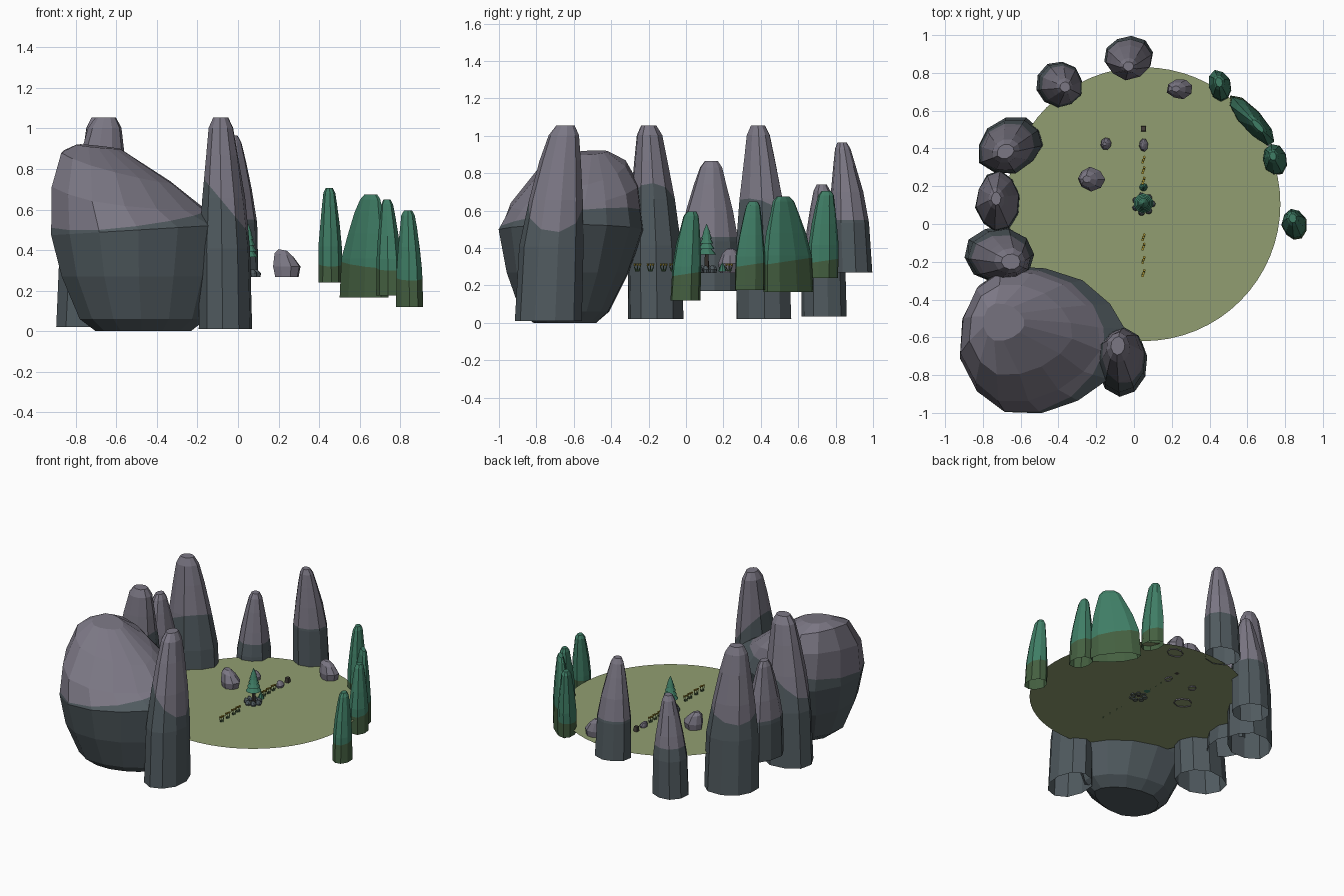
import bpy, bmesh, math, random
from mathutils import Matrix, Vector

if "Cube" in bpy.data.objects:
    bpy.data.objects.remove(bpy.data.objects["Cube"])

random.seed(7)
GROUND = 0.275


def srgb(r, g, b):
    f = lambda c: (c / 255 / 12.92) if c < 10 else ((c / 255 + 0.055) / 1.055) ** 2.4
    return (f(r), f(g), f(b), 1)


def material(name, *rgb):
    m = bpy.data.materials.new(name)
    m.diffuse_color = srgb(*rgb)
    m.use_nodes = True
    m.node_tree.nodes["Principled BSDF"].inputs["Base Color"].default_value = m.diffuse_color
    return m


ROCK = material("rock grey", 123, 119, 132)
ROCK_LOW = material("rock base slate", 80, 90, 95)
LEAF = material("leaf green", 63, 125, 101)
LEAF_LOW = material("olive green", 68, 95, 64)
GRASS = material("meadow green", 145, 158, 113)
BARK = material("dark bark", 70, 64, 58)
YELLOW = material("flower yellow", 165, 145, 50)


def finish(name, bm, mats):
    me = bpy.data.meshes.new(name)
    bm.to_mesh(me)
    bm.free()
    for m in mats:
        me.materials.append(m)
    ob = bpy.data.objects.new(name, me)
    bpy.context.collection.objects.link(ob)
    return ob


def loft(name, rings, mats, cut=None, sides=10, rot=0, jitter=0.05, close=False, egg=0.0):
    """Stack elliptical rings (z, cx, cy, rx, ry, tilt_x, tilt_y).
    cut = (point, slope_x, slope_y): faces below that plane take material 1."""
    bm = bmesh.new()
    side_r = [1 + random.uniform(-jitter, jitter) for _ in range(sides)]
    loops = []
    for z, cx, cy, rx, ry, tx, ty in rings:
        loop = []
        for i in range(sides):
            a = 2 * math.pi * i / sides + 0.2
            k = side_r[i] * (1 + random.uniform(-jitter, jitter) * 0.5)
            x, y = rx * k * math.cos(a), ry * k * math.sin(a) * (1 - egg * math.cos(a))
            dx = x * math.cos(rot) - y * math.sin(rot)
            dy = x * math.sin(rot) + y * math.cos(rot)
            loop.append(bm.verts.new((cx + dx, cy + dy, z + tx * dx + ty * dy)))
        loops.append(loop)
    for lo, hi in zip(loops, loops[1:]):
        for i in range(sides):
            j = (i + 1) % sides
            bm.faces.new((lo[i], lo[j], hi[j], hi[i]))
    bm.faces.new(loops[-1])
    if close:
        bm.faces.new(loops[0][::-1])
    if cut:
        p, n = Vector(cut[0]), Vector((-cut[1], -cut[2], 1)).normalized()
        bmesh.ops.bisect_plane(bm, geom=bm.verts[:] + bm.edges[:] + bm.faces[:], plane_co=p, plane_no=n)
        for f in bm.faces:
            f.material_index = int((f.calc_center_median() - p).dot(n) < 0)
    return finish(name, bm, mats)


def pillar(name, c, r, z0, z1, zb, apex, top, slope, mats, rot=0.0, sides=10):
    """Standing stone or hedge: open base, straight taper to a blunt leaning top."""
    rings = []
    for f in (0, 0.38, 0.62, 0.82, 0.95, 1.0):
        s = 1 - (1 - top) * max(0, (f - 0.25) / 0.7) ** 1.5
        if f == 1.0:
            s = top * 0.6
        t = f ** 1.7
        rings.append((z0 + (z1 - z0) * f, c[0] + (apex[0] - c[0]) * t, c[1] + (apex[1] - c[1]) * t,
                      r[0] * s, r[1] * s, 0, 0))
    return loft(name, rings, mats, ((*c, zb), *slope), sides, rot)


# Round meadow
bm = bmesh.new()
bmesh.ops.create_circle(bm, cap_ends=True, segments=64, radius=0.725,
                        matrix=Matrix.Translation((0.05, 0.105, GROUND)))
for f in bm.faces:
    if f.normal.z < 0:
        f.normal_flip()
finish("meadow", bm, [GRASS])

# Large boulder, closed and rounded underneath, sloping down to the right
loft("large_boulder", [
    (0.0, -0.47, -0.65, 0.24, 0.17, 0, 0),
    (0.06, -0.47, -0.65, 0.32, 0.24, 0, 0),
    (0.27, -0.48, -0.635, 0.40, 0.33, 0, 0),
    (0.50, -0.48, -0.615, 0.45, 0.39, 0.06, 0),
    (0.67, -0.55, -0.60, 0.375, 0.345, -0.15, 0.16),
    (0.81, -0.60, -0.56, 0.275, 0.24, -0.28, 0.12),
    (0.91, -0.69, -0.52, 0.11, 0.10, -0.10, 0.05)],
    [ROCK, ROCK_LOW], ((-0.5, -0.6, 0.565), 0.10, 0.12), sides=14, jitter=0.025, close=True, egg=0.22)

# Standing stones: centre, radii, bottom, top, colour height, apex, top width, colour slope, turn
stones = [
    ((-0.06, -0.735), (0.135, 0.18), 0.01, 1.055, 0.62, (-0.085, -0.645), 0.45, (-1.2, 0), 0),
    ((-0.71, -0.165), (0.18, 0.148), 0.02, 1.055, 0.62, (-0.65, -0.20), 0.46, (0.8, 0), -0.1),
    ((-0.72, 0.12), (0.12, 0.165), 0.17, 0.865, 0.46, (-0.73, 0.135), 0.36, (0, 0), 0),
    ((-0.65, 0.42), (0.185, 0.145), 0.02, 1.055, 0.60, (-0.68, 0.385), 0.42, (0.4, -0.4), 0.35),
    ((-0.395, 0.735), (0.125, 0.125), 0.035, 0.74, 0.39, (-0.365, 0.725), 0.36, (0, 0), 0),
    ((-0.03, 0.885), (0.13, 0.115), 0.27, 0.965, 0.55, (-0.03, 0.835), 0.36, (0, 0), 0),
]
for n, (c, r, z0, z1, zb, apex, top, slope, rot) in enumerate(stones, 1):
    pillar(f"standing_stone_{n}", c, r, z0, z1, zb, apex, top, slope, [ROCK, ROCK_LOW], rot)

# Tall hedges on the right
hedges = [
    ((0.455, 0.73), (0.06, 0.085), 0.24, 0.705, 0.33, (0.45, 0.75), 0.5, 0.3),
    ((0.62, 0.55), (0.175, 0.06), 0.165, 0.675, 0.33, (0.655, 0.52), 0.42, -0.82),
    ((0.745, 0.34), (0.065, 0.085), 0.175, 0.65, 0.31, (0.735, 0.36), 0.45, 0.2),
    ((0.85, -0.005), (0.065, 0.085), 0.12, 0.595, 0.26, (0.84, 0.03), 0.5, 0.2),
]
for n, (c, r, z0, z1, zb, apex, top, rot) in enumerate(hedges, 1):
    pillar(f"hedge_{n}", c, r, z0, z1, zb, apex, top, (0, 0.15), [LEAF, LEAF_LOW], rot, 9)


# Loose rocks on the meadow
def small_rock(name, x, y, rx, ry, h, rot=0.0, mat=ROCK, z=GROUND, side=-1):
    loft(name, [(z - 0.008, x, y, rx * 0.85, ry * 0.85, 0, 0),
                (z + h * 0.35, x, y, rx, ry, 0, 0),
                (z + h * 0.8, x + side * rx * 0.2, y, rx * 0.68, ry * 0.7, 0.2 * side, 0),
                (z + h, x + side * rx * 0.3, y, rx * 0.3, ry * 0.3, 0.2 * side, 0)],
         [mat], sides=8, rot=rot, jitter=0.08)


small_rock("loose_rock_1", -0.23, 0.238, 0.072, 0.06, 0.12, -0.2)
small_rock("loose_rock_2", -0.147, 0.425, 0.03, 0.032, 0.06)
small_rock("loose_rock_3", 0.242, 0.715, 0.068, 0.055, 0.125, 0.1)


def cone(bm, x, y, z, r1, r2, h, seg=8, mat=0, lean=0.0):
    m = Matrix.Translation((x, y, z)) @ Matrix.Rotation(lean, 4, 'X') @ Matrix.Translation((0, 0, h / 2))
    new = bmesh.ops.create_cone(bm, cap_ends=True, segments=seg, radius1=r1, radius2=r2,
                                depth=h, matrix=m)["verts"]
    for f in {f for v in new for f in v.link_faces}:
        f.material_index = mat


# Central fir tree: trunk and stacked skirts
bm = bmesh.new()
cone(bm, 0.05, 0.11, GROUND, 0.014, 0.009, 0.12, 7, 1)
for i in range(5):
    cone(bm, 0.05, 0.11, 0.365 + i * 0.029, 0.052 - i * 0.008, 0.010 * (i < 4), 0.05, 10)
finish("fir_tree", bm, [LEAF, BARK])

# Ring of stones at the tree foot
for i in range(7):
    a = 2 * math.pi * i / 7
    small_rock(f"tree_foot_stone_{i + 1}", 0.05 + 0.043 * math.cos(a), 0.105 + 0.043 * math.sin(a),
               0.020, 0.018, 0.03, a, ROCK_LOW)


# Row of small plants through the meadow
def plant(name, y, s):
    bm = bmesh.new()
    for k in (-1, 0, 1):
        cone(bm, 0.05 + 0.004 * k, y + 0.006 * k, GROUND, 0.005 * s, 0.001, 0.035 * s, 4, 0, -0.4 * k)
        cone(bm, 0.05 + 0.004 * k, y + 0.014 * k, GROUND + 0.03 * s, 0.004 * s, 0.008 * s, 0.012 * s, 5, 1)
    finish(name, bm, [LEAF_LOW, YELLOW])


for n, y in enumerate((-0.26, -0.19, -0.12, -0.07, 0.23, 0.285, 0.34), 1):
    plant(f"small_flower_{n}", y, 1.0)

# Shrub, flat stone and stump along the same row
bm = bmesh.new()
cone(bm, 0.05, 0.195, GROUND, 0.022, 0.014, 0.025, 8)
cone(bm, 0.05, 0.195, GROUND + 0.025, 0.014, 0.0, 0.025, 8)
finish("small_shrub", bm, [LEAF])
small_rock("row_stone", 0.05, 0.42, 0.024, 0.036, 0.04)
bm = bmesh.new()
cone(bm, 0.05, 0.505, GROUND, 0.02, 0.017, 0.035, 4)
bmesh.ops.rotate(bm, verts=bm.verts, cent=Vector((0.05, 0.505, 0)), matrix=Matrix.Rotation(math.pi / 4, 3, 'Z'))
finish("square_stump", bm, [BARK])
